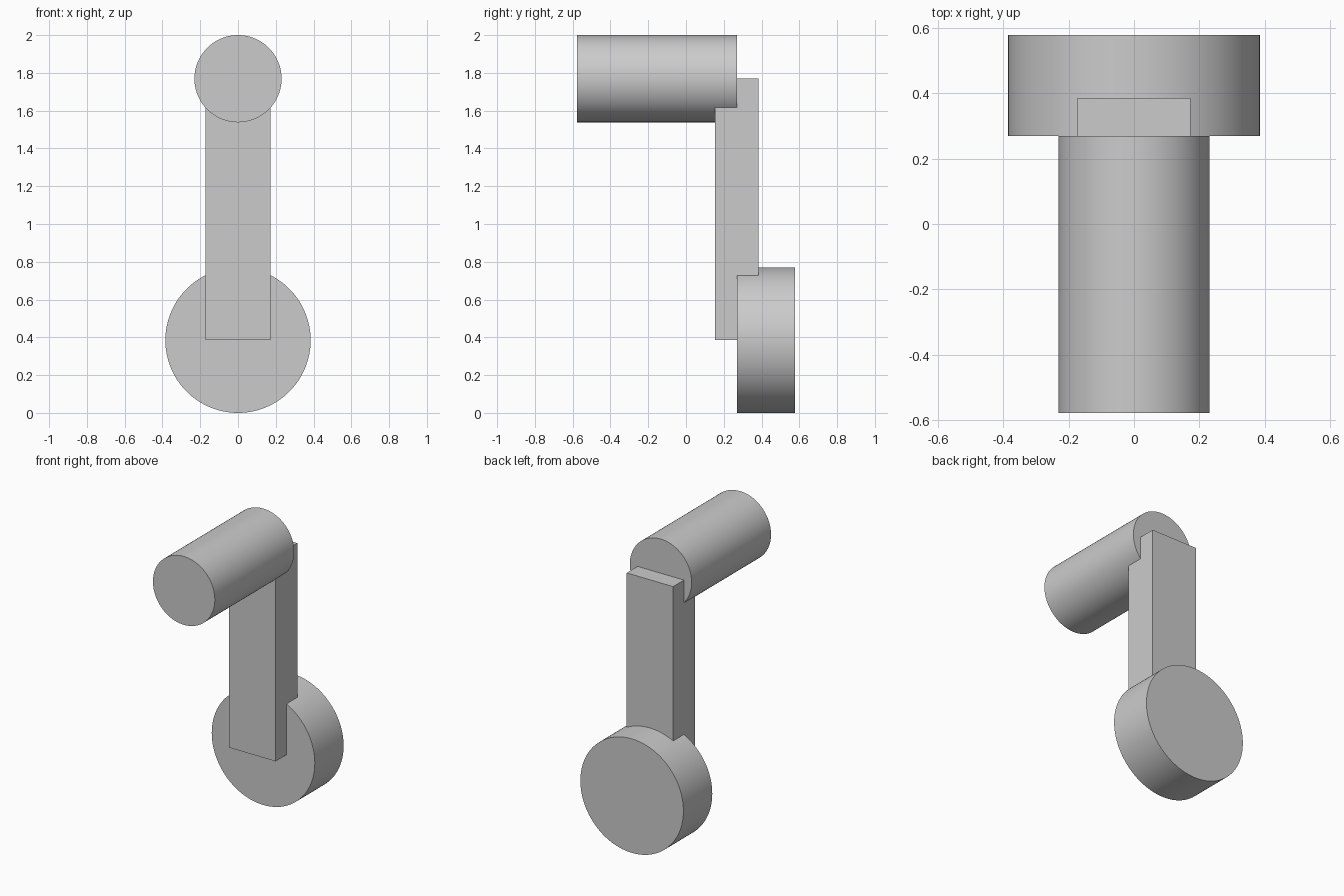
import bpy
import math

cube = bpy.data.objects.get("Cube")
if cube:
    bpy.data.objects.remove(cube, do_unlink=True)

U = 2 / 26  # design unit: the crank is 26 units tall

grey = bpy.data.materials.new("plain grey")
grey.use_nodes = True
colour = (0.6, 0.6, 0.6, 1)
grey.diffuse_color = colour
grey.node_tree.nodes["Principled BSDF"].inputs["Base Color"].default_value = colour


def cylinder(name, radius, y0, y1, z):
    """Cylinder lying along y, between y0 and y1, in design units."""
    bpy.ops.mesh.primitive_cylinder_add(
        vertices=128, radius=radius * U, depth=(y1 - y0) * U,
        location=(0, (y0 + y1) / 2 * U, z * U), rotation=(math.pi / 2, 0, 0))
    part = bpy.context.object
    part.name = name
    part.data.materials.append(grey)
    bpy.ops.object.shade_smooth_by_angle()


def box(name, width, y0, y1, z0, z1):
    """Box centred on x, in design units."""
    bpy.ops.mesh.primitive_cube_add(
        size=1, location=(0, (y0 + y1) / 2 * U, (z0 + z1) / 2 * U))
    part = bpy.context.object
    part.name = name
    part.scale = (width * U, (y1 - y0) * U, (z1 - z0) * U)
    bpy.ops.object.transform_apply(location=False, rotation=False, scale=True)
    part.data.materials.append(grey)


# Hub disc at the bottom, arm, and grip at the top
cylinder("hub_disc", 5, 3.5, 7.5, 5)
box("crank_arm", 4.5, 2, 5, 5, 23)
cylinder("grip_handle", 3, -7.5, 3.5, 23)
